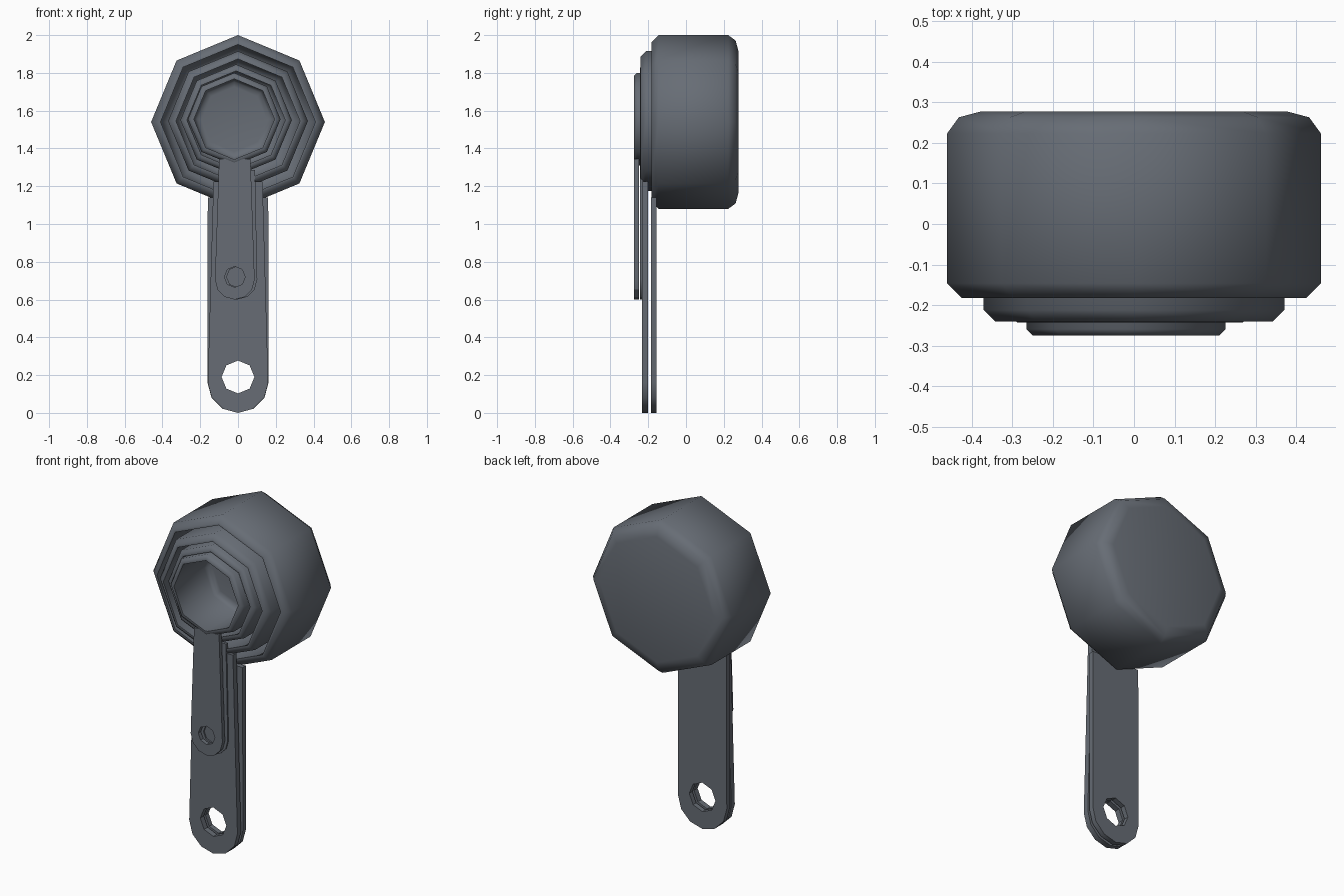
import bpy, bmesh, math

if "Cube" in bpy.data.objects:
    bpy.data.objects.remove(bpy.data.objects["Cube"])

metal = bpy.data.materials.new("dark_grey_metal")
metal.diffuse_color = (0.135, 0.152, 0.178, 1)
metal.use_nodes = True
metal.node_tree.nodes["Principled BSDF"].inputs["Base Color"].default_value = metal.diffuse_color


def finish(ob, angle):
    ob.data.materials.clear()
    ob.data.materials.append(metal)
    bpy.ops.object.select_all(action='DESELECT')
    ob.select_set(True)
    bpy.context.view_layer.objects.active = ob
    bpy.ops.object.shade_smooth_by_angle(angle=math.radians(angle))


def cup(name, x, z, r, front, back, wall, ch):
    """Eight-sided hollow cup turned around the y axis, open towards -y."""
    prof = [(0, back), (r * 0.82, back), (r - ch * 0.8, back - ch * 0.4),
            (r, back - ch * 1.5), (r, front + ch), (r - ch, front),
            (r - wall, front), (r - wall, back - wall - ch * 1.5),
            (r - wall - ch, back - wall - ch * 0.3),
            (r * 0.7, back - wall), (0, back - wall)]
    bm = bmesh.new()
    rings = []
    for pr, y in prof:
        n = 1 if pr == 0 else 8
        rings.append([bm.verts.new((x + pr * math.sin(i * math.tau / 8), y,
                                    z + pr * math.cos(i * math.tau / 8))) for i in range(n)])
    for a, b in zip(rings, rings[1:]):
        for i in range(8):
            j = (i + 1) % 8
            if len(a) == 1:
                bm.faces.new((a[0], b[i], b[j]))
            elif len(b) == 1:
                bm.faces.new((a[i], b[0], a[j]))
            else:
                bm.faces.new((a[i], b[i], b[j], a[j]))
    bmesh.ops.recalc_face_normals(bm, faces=bm.faces)
    me = bpy.data.meshes.new(name)
    bm.to_mesh(me)
    bm.free()
    ob = bpy.data.objects.new(name, me)
    bpy.context.collection.objects.link(ob)
    finish(ob, 50)


def handle(name, x, top, wt, wb, bottom, hole_z, hole_r, y, half):
    """Flat strap with a rounded lower end and a hole."""
    cz = bottom + wb
    outer = [(x - wt, top)]
    outer += [(x - wb * math.cos(i * math.pi / 6), cz - wb * math.sin(i * math.pi / 6))
              for i in range(7)]
    outer += [(x + wt, top)]
    hole = [(x + hole_r * math.sin(i * math.tau / 8), hole_z + hole_r * math.cos(i * math.tau / 8))
            for i in range(8)]
    cu = bpy.data.curves.new(name, 'CURVE')
    cu.dimensions = '2D'
    cu.fill_mode = 'BOTH'
    cu.extrude = half
    for pts in (outer, hole):
        sp = cu.splines.new('POLY')
        sp.points.add(len(pts) - 1)
        for p, (px, pz) in zip(sp.points, pts):
            p.co = (px, pz, 0, 1)
        sp.use_cyclic_u = True
    ob = bpy.data.objects.new(name, cu)
    bpy.context.collection.objects.link(ob)
    ob.location.y = y
    ob.rotation_euler.x = math.pi / 2
    bpy.ops.object.select_all(action='DESELECT')
    ob.select_set(True)
    bpy.context.view_layer.objects.active = ob
    bpy.ops.object.convert(target='MESH')
    finish(bpy.context.object, 30)


# nested cups, largest to smallest
cup("large_cup", 0, 1.54, 0.46, -0.182, 0.277, 0.05, 0.036)
cup("medium_cup", 0, 1.545, 0.37, -0.24, 0.20, 0.042, 0.028)
cup("small_cup", -0.01, 1.55, 0.295, -0.243, 0.13, 0.035, 0.018)
cup("smallest_cup", -0.02, 1.555, 0.245, -0.275, 0.07, 0.032, 0.016)

# handles
handle("large_handle", 0, 1.14, 0.16, 0.162, 0.0, 0.19, 0.087, -0.17, 0.015)
handle("medium_handle", 0, 1.225, 0.13, 0.16, 0.0, 0.19, 0.087, -0.217, 0.017)
handle("small_handle", -0.005, 1.285, 0.095, 0.107, 0.6, 0.72, 0.055, -0.234, 0.009)
handle("smallest_handle", -0.017, 1.345, 0.083, 0.105, 0.6, 0.72, 0.055, -0.262, 0.012)
